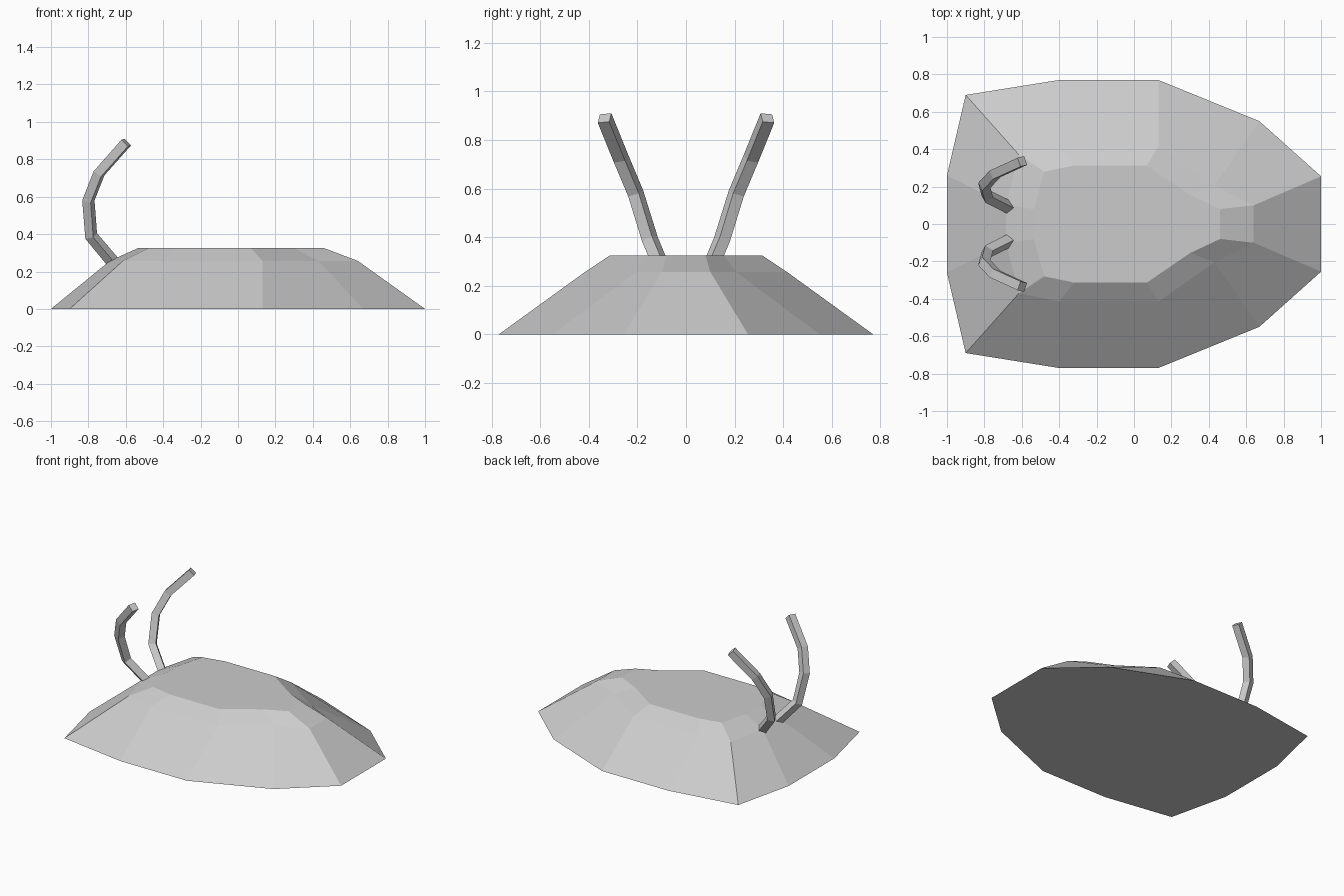
import bpy, bmesh
from math import cos, sin, radians
from mathutils import Vector

if "Cube" in bpy.data.objects:
    bpy.data.objects.remove(bpy.data.objects["Cube"])


def finish(name, bm):
    bmesh.ops.recalc_face_normals(bm, faces=bm.faces)
    mesh = bpy.data.meshes.new(name)
    bm.to_mesh(mesh)
    bm.free()
    obj = bpy.data.objects.new(name, mesh)
    bpy.context.collection.objects.link(obj)
    return obj


def loft(name, rings):
    """Skin a stack of closed rings and cap both ends."""
    bm = bmesh.new()
    vs = [[bm.verts.new(p) for p in ring] for ring in rings]
    n = len(vs[0])
    for a, b in zip(vs, vs[1:]):
        for i in range(n):
            j = (i + 1) % n
            bm.faces.new((a[i], a[j], b[j], b[i]))
    bm.faces.new(vs[0][::-1])
    bm.faces.new(vs[-1])
    return finish(name, bm)


# Shell: half outlines (y > 0) at three heights, mirrored across y
levels = [
    (0.0, [(1, .255), (.67, .55), (.13, .77), (-.40, .77), (-.90, .69), (-1, .26)]),
    (0.257, [(.64, .10), (.43, .205), (.13, .415), (-.40, .415), (-.615, .37), (-.685, .10)]),
    (0.325, [(.46, .08), (.30, .155), (.07, .313), (-.32, .313), (-.48, .28), (-.535, .08)]),
]
loft("shell", [[(x, y, z) for x, y in half] + [(x, -y, z) for x, y in half[::-1]]
               for z, half in levels])

# Antennae: square section swept along a bent path, one on each side
path = [Vector(p) for p in [(-.655, .083, .235), (-.785, .148, .39), (-.80, .207, .58),
                            (-.743, .268, .725), (-.597, .335, .89)]]
side = Vector((0, .93, -.37)).normalized()
radius = 0.05 * 0.7071
rings = []
for i, p in enumerate(path):
    before = (p - path[max(i - 1, 0)]).normalized()
    after = (path[min(i + 1, len(path) - 1)] - p).normalized()
    t = (before + after).normalized()
    m = side.cross(t).normalized()
    n = t.cross(m)
    rings.append([p + radius * (m * cos(radians(a)) + n * sin(radians(a)))
                  for a in (70, 160, 250, 340)])
for name, s in (("antenna_back", 1), ("antenna_front", -1)):
    loft(name, [[(v.x, s * v.y, v.z) for v in ring] for ring in rings])
